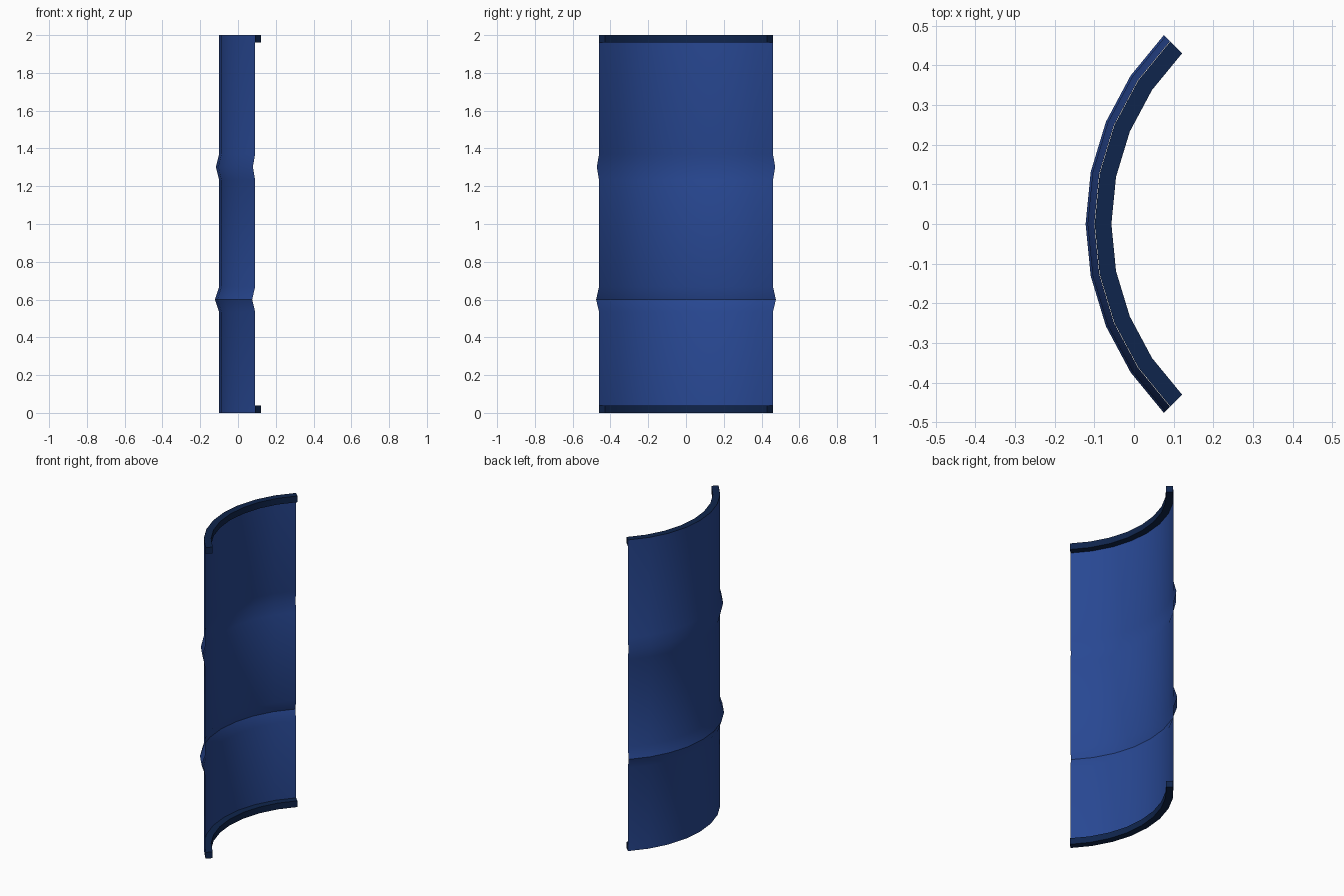
import bpy, bmesh, math

if "Cube" in bpy.data.objects:
    bpy.data.objects.remove(bpy.data.objects["Cube"])

CX = 0.551             # axis of the drum the panel is cut from
SEGS = 8               # facets across the quarter turn
ANGLES = [math.radians(135 + 90 * i / SEGS) for i in range(SEGS + 1)]


def material(name, colour):
    m = bpy.data.materials.new(name)
    m.diffuse_color = (*colour, 1)
    m.use_nodes = True
    m.node_tree.nodes["Principled BSDF"].inputs["Base Color"].default_value = m.diffuse_color
    return m


def swept_arc(name, profile, mat, closed=False):
    """Sweep an (r, z) profile around the quarter turn."""
    bm = bmesh.new()
    rows = [[bm.verts.new((CX + r * math.cos(a), r * math.sin(a), z))
             for r, z in profile] for a in ANGLES]
    n = len(profile)
    for a, b in zip(rows, rows[1:]):
        for j in range(n if closed else n - 1):
            k = (j + 1) % n
            bm.faces.new((a[j], b[j], b[k], a[k]))
    if closed:
        bm.faces.new(rows[0])
        bm.faces.new(rows[-1][::-1])
        bmesh.ops.recalc_face_normals(bm, faces=bm.faces)
    me = bpy.data.meshes.new(name)
    bm.to_mesh(me)
    bm.free()
    me.materials.append(mat)
    ob = bpy.data.objects.new(name, me)
    bpy.context.collection.objects.link(ob)
    bpy.ops.object.select_all(action='DESELECT')
    ob.select_set(True)
    bpy.context.view_layer.objects.active = ob
    bpy.ops.object.shade_smooth_by_angle(angle=math.radians(30))
    return ob


blue = material("drum blue", (0.021, 0.064, 0.29))
navy = material("dark navy", (0.0048, 0.018, 0.072))

# Thin curved wall with two outward ribs
R = 0.651
swept_arc("drum_wall", [(R, 0), (R, 0.535), (0.673, 0.60), (R, 0.668),
                        (R, 1.232), (0.668, 1.302), (R, 1.37), (R, 2)], blue)

# Inner lips along the bottom and top edges
for name, z in (("bottom_rim", 0.0), ("top_rim", 1.96)):
    swept_arc(name, [(0.608, z), (R - 0.001, z),
                     (R - 0.001, z + 0.04), (0.608, z + 0.04)], navy, closed=True)
